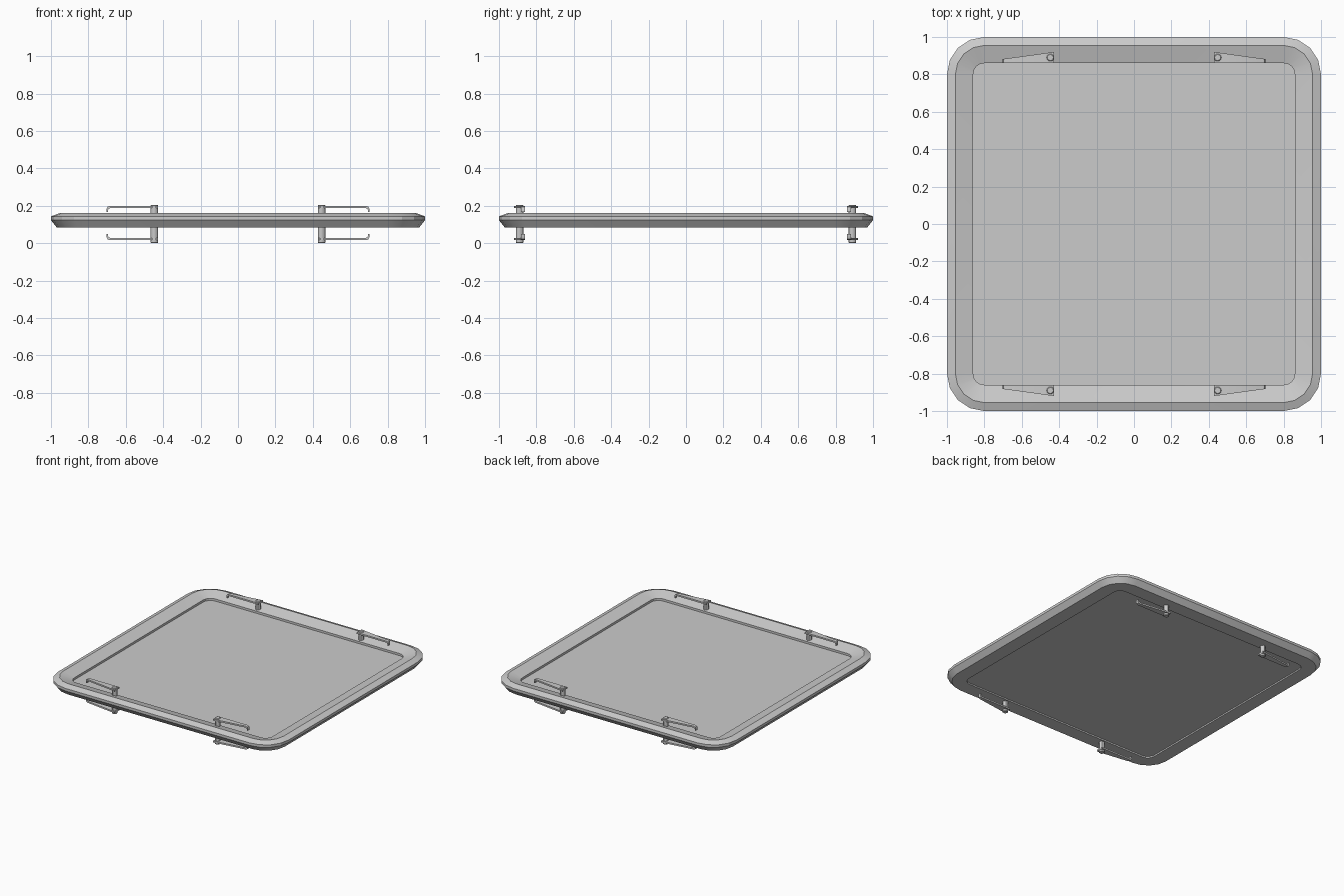
import bpy, bmesh
from math import sin, cos, pi

if "Cube" in bpy.data.objects:
    bpy.data.objects.remove(bpy.data.objects["Cube"])

CORNER = 0.8   # centre of the corner arcs
SEG = 4        # segments per corner


def finish(bm, name, angle=30):
    bmesh.ops.recalc_face_normals(bm, faces=bm.faces[:])
    me = bpy.data.meshes.new(name)
    bm.to_mesh(me)
    bm.free()
    ob = bpy.data.objects.new(name, me)
    bpy.context.collection.objects.link(ob)
    bpy.ops.object.select_all(action='DESELECT')
    ob.select_set(True)
    bpy.context.view_layer.objects.active = ob
    bpy.ops.object.shade_smooth_by_angle(angle=angle * pi / 180)
    return ob


def rounded_loop(bm, half, z):
    r = half - CORNER
    verts = []
    for q, (sx, sy) in enumerate([(1, 1), (-1, 1), (-1, -1), (1, -1)]):
        for i in range(SEG + 1):
            a = (q + i / SEG) * pi / 2
            verts.append(bm.verts.new((sx * CORNER + r * cos(a), sy * CORNER + r * sin(a), z)))
    return verts


def bridge(bm, a, b):
    n = len(a)
    for i in range(n):
        j = (i + 1) % n
        bm.faces.new((a[i], a[j], b[j], b[i]))


# Frame: a cross-section carried around a rounded square
section = [(1.0, 0.123), (1.0, 0.143), (0.955, 0.16),
           (0.86, 0.133), (0.86, 0.083), (0.968, 0.083)]
bm = bmesh.new()
rings = [rounded_loop(bm, h, z) for h, z in section]
for k in range(len(rings)):
    bridge(bm, rings[k], rings[(k + 1) % len(rings)])
finish(bm, "hatch_frame", 20)

# Recessed centre panel
bm = bmesh.new()
low, high = rounded_loop(bm, 0.86, 0.094), rounded_loop(bm, 0.86, 0.116)
bridge(bm, low, high)
bm.faces.new(low)
bm.faces.new(high)
finish(bm, "hatch_panel")


def shaft(sx, sy):
    # Spindle through the frame with a wider collar at each handle
    bm = bmesh.new()
    profile = [(0.016, 0.0), (0.02, 0.004), (0.02, 0.201), (0.016, 0.205)]
    loops = []
    for r, z in profile:
        loops.append([bm.verts.new((sx * 0.447 + r * cos(i * pi / 6), sy * 0.89 + r * sin(i * pi / 6), z))
                      for i in range(12)])
    for a, b in zip(loops, loops[1:]):
        bridge(bm, a, b)
    bm.faces.new(loops[0])
    bm.faces.new(loops[-1])
    finish(bm, "latch_spindle")


def handle(sx, sy, z0, up):
    # Tapered flat lever whose tip bends back toward the frame
    # columns: outer x, outer height, inner x, inner height, far y edge
    path = [(0.427, 0.006, 0.427, -0.006, 0.92),
            (0.47, 0.006, 0.47, -0.006, 0.914),
            (0.687, 0.006, 0.684, -0.006, 0.884),
            (0.698, 0.001, 0.690, -0.010, 0.883),
            (0.702, -0.009, 0.694, -0.014, 0.882),
            (0.702, -0.027, 0.694, -0.027, 0.882)]
    bm = bmesh.new()
    loops = []
    for xo, zo, xi, zi, y in path:
        pts = [(xo, 0.86, zo), (xo, y, zo), (xi, y, zi), (xi, 0.86, zi)]
        loops.append([bm.verts.new((sx * px, sy * py, z0 + up * pz)) for px, py, pz in pts])
    for a, b in zip(loops, loops[1:]):
        bridge(bm, a, b)
    bm.faces.new(loops[0])
    bm.faces.new(loops[-1])
    finish(bm, "latch_handle", 40)


# Four latches, each with a lever on both sides of the hatch
for sx in (-1, 1):
    for sy in (-1, 1):
        shaft(sx, sy)
        handle(sx, sy, 0.193, 1)
        handle(sx, sy, 0.022, -1)
